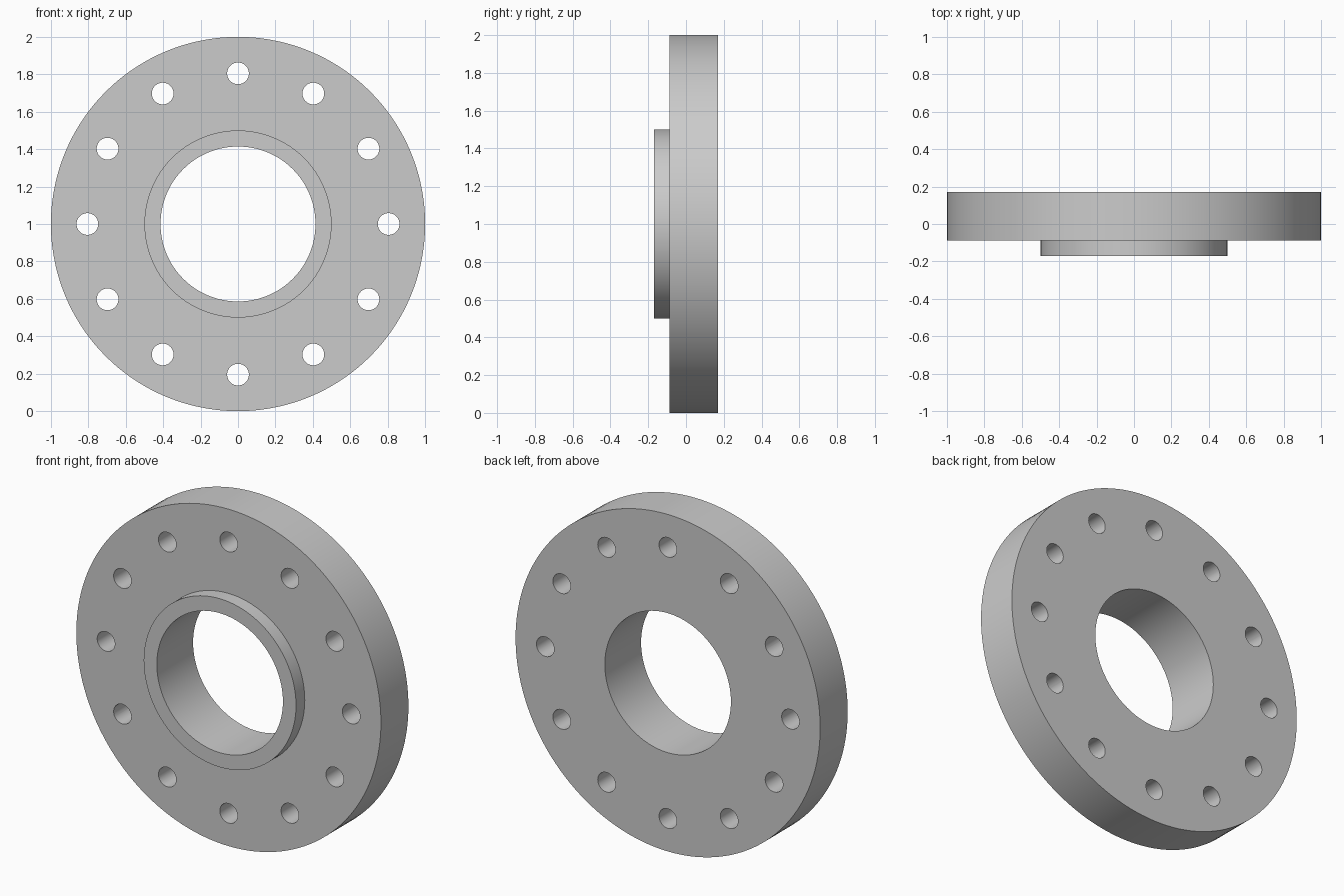
import bpy, bmesh
from math import pi
from mathutils import Matrix, Vector

if "Cube" in bpy.data.objects:
    bpy.data.objects.remove(bpy.data.objects["Cube"])

CENTER_Z = 1.0
BACK, FACE, HUB_FACE = 0.17, -0.088, -0.17      # y of the three flat faces
DISC_R, HUB_R, BORE_R = 1.0, 0.5, 0.414
BOLT_COUNT, BOLT_CIRCLE, BOLT_R = 12, 0.805, 0.058


def make_object(name, bm):
    bmesh.ops.recalc_face_normals(bm, faces=bm.faces)
    mesh = bpy.data.meshes.new(name)
    bm.to_mesh(mesh)
    bm.free()
    obj = bpy.data.objects.new(name, mesh)
    obj.location.z = CENTER_Z
    bpy.context.collection.objects.link(obj)
    return obj


# Flange body: closed cross-section revolved around the y axis
profile = [(BORE_R, HUB_FACE), (HUB_R, HUB_FACE), (HUB_R, FACE),
           (DISC_R, FACE), (DISC_R, BACK), (BORE_R, BACK)]
bm = bmesh.new()
verts = [bm.verts.new((r, y, 0)) for r, y in profile]
edges = [bm.edges.new((verts[i - 1], verts[i])) for i in range(len(verts))]
bmesh.ops.spin(bm, geom=verts + edges, cent=(0, 0, 0), axis=(0, 1, 0),
               angle=2 * pi, steps=144, use_merge=True)
bmesh.ops.remove_doubles(bm, verts=bm.verts, dist=1e-5)
flange = make_object("flange", bm)

# Bolt hole cutters: a ring of cylinders along y
bm = bmesh.new()
for i in range(BOLT_COUNT):
    place = (Matrix.Rotation(2 * pi * i / BOLT_COUNT, 4, 'Y')
             @ Matrix.Translation(Vector((BOLT_CIRCLE, 0, 0)))
             @ Matrix.Rotation(pi / 2, 4, 'X'))
    bmesh.ops.create_cone(bm, cap_ends=True, segments=48, radius1=BOLT_R,
                          radius2=BOLT_R, depth=1, matrix=place)
cutter = make_object("bolt_hole_cutter", bm)
cutter.hide_render = True

# Drill the bolt holes
mod = flange.modifiers.new("bolt_holes", 'BOOLEAN')
mod.operation = 'DIFFERENCE'
mod.solver = 'EXACT'
mod.object = cutter
bpy.context.view_layer.objects.active = flange
flange.select_set(True)
bpy.ops.object.modifier_apply(modifier=mod.name)
bpy.data.objects.remove(cutter)

# Smooth round walls, crisp rims
bpy.ops.object.shade_smooth_by_angle(angle=pi / 6)
